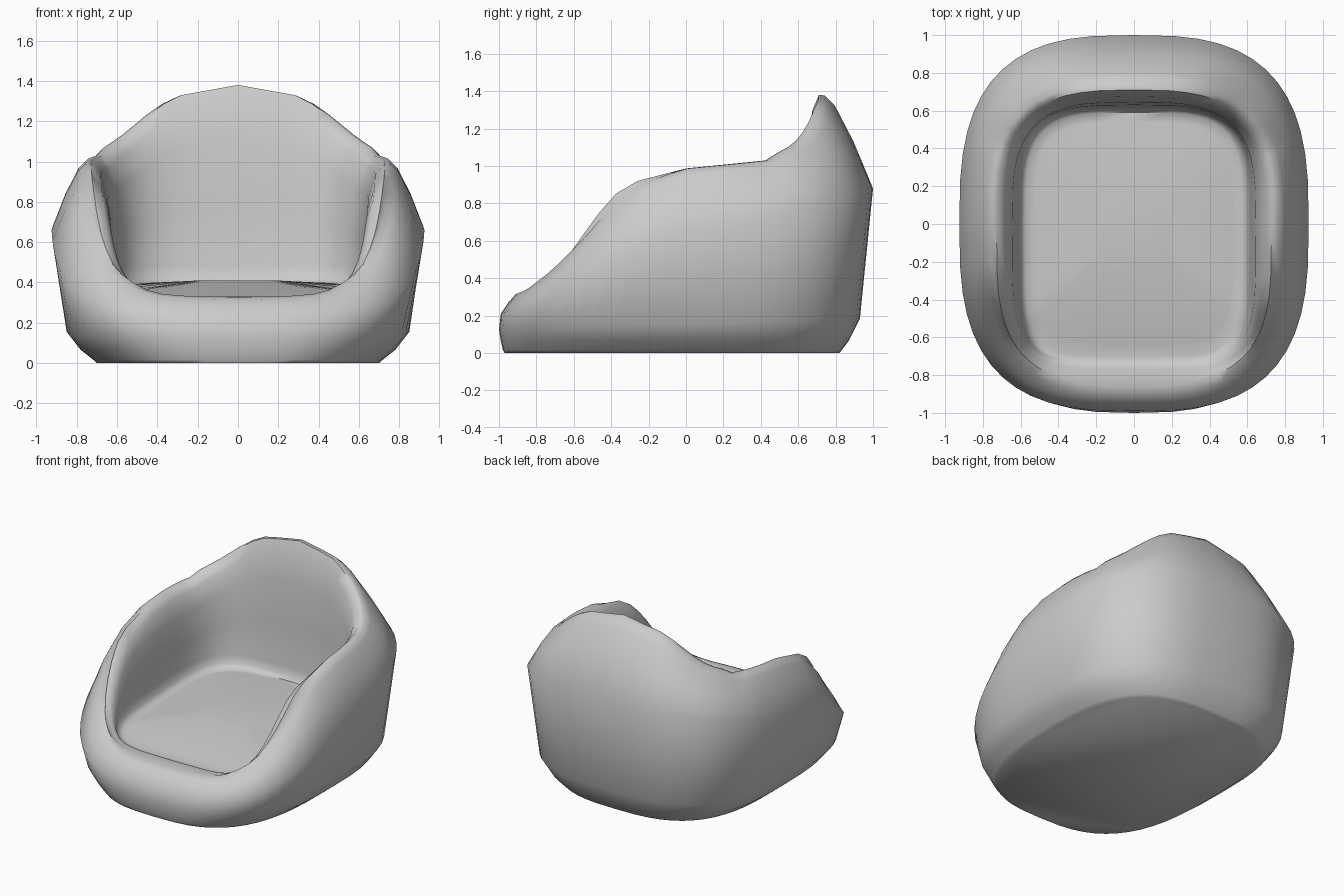
import bpy, bmesh
from math import sin, cos, pi

if "Cube" in bpy.data.objects:
    bpy.data.objects.remove(bpy.data.objects["Cube"])

COLS = 52


def interp(keys, v):
    """Piecewise linear lookup in (position, value) pairs."""
    if v <= keys[0][0]:
        return keys[0][1]
    for (a, p), (b, q) in zip(keys, keys[1:]):
        if v <= b:
            return p + (q - p) * (v - a) / (b - a)
    return keys[-1][1]


def outline(t, w, front, back, n):
    """Rounded-square plan: half width w, front and back y limits."""
    s, c = sin(t), cos(t)
    if c > 0 and n >= 3:       # inner rings have squarer front corners
        n += 0.7 if n < 3.1 else 1.3
    x = w * abs(s) ** (2 / n) * (1 if s >= 0 else -1)
    y = abs(c) ** (2 / n) * (front if c >= 0 else back)
    return (0.0 if abs(x) < 1e-5 else x), y


# Height of the rim along the arms, and across the backrest
ARM = [(-0.85, 0.33), (-0.81, 0.35), (-0.7, 0.47), (-0.55, 0.67), (-0.42, 0.84),
       (-0.25, 0.935), (0, 0.99), (0.45, 1.035)]
BACK = [(0, 1.385), (0.31, 1.33), (0.41, 1.27), (0.58, 1.125), (0.71, 1.035)]
# Height of the widest line of the shell and of the seat edge
WIDE = [(-0.99, 0.21), (-0.8, 0.28), (-0.5, 0.45), (-0.2, 0.62), (0, 0.66),
        (0.3, 0.68), (0.8, 0.83), (1, 0.88)]
SEAT = [(-0.72, 0.31), (-0.5, 0.345), (0.6, 0.39)]


def rim_z(t):
    x, y = outline(t, 0.745, -0.85, 0.72, 3.0)
    return interp(ARM, y) if y < 0.45 else interp(BACK, abs(x))


def wide_z(t):
    return interp(WIDE, outline(t, 0.925, -0.99, 1.0, 2.9)[1])


def seat_z(t):
    return interp(SEAT, outline(t, 0.59, -0.72, 0.61, 4)[1])


def mix(f, g, k):
    return lambda t: f(t) * (1 - k) + g(t) * k


def above_seat(d):
    return lambda t: seat_z(t) + min(d, 3 * d * (rim_z(t) - seat_z(t)))


# Rings from the underside, over the rim, down to the seat
RINGS = [
    (0.70, -0.97, 0.82, 2.9, lambda t: 0.0),
    (0.72, -0.98, 0.835, 2.9, lambda t: 0.018),
    (0.78, -0.99, 0.87, 2.9, lambda t: 0.065),
    (0.85, -1.0, 0.93, 2.9, lambda t: 0.155 - 0.03 * cos(t)),
    (0.925, -0.99, 1.0, 2.9, wide_z),
    (0.86, -0.95, 0.895, 2.9, mix(wide_z, rim_z, 0.5)),
    (0.795, -0.91, 0.795, 2.9, mix(wide_z, rim_z, 0.88)),
    (0.76, -0.86, 0.742, 2.95, mix(wide_z, rim_z, 0.985)),
    (0.728, -0.81, 0.71, 3.0, mix(rim_z, seat_z, 0.005)),
    (0.68, -0.765, 0.675, 3.1, mix(rim_z, seat_z, 0.09)),
    (0.645, -0.745, 0.645, 3.3, mix(rim_z, seat_z, 0.28)),
    (0.625, -0.735, 0.63, 3.6, mix(rim_z, seat_z, 0.6)),
    (0.612, -0.73, 0.62, 3.8, above_seat(0.09)),
    (0.60, -0.72, 0.61, 3.8, above_seat(0.035)),
    (0.575, -0.70, 0.59, 3.8, above_seat(0.008)),
    (0.52, -0.63, 0.54, 3.8, lambda t: seat_z(t) + 0.012),
    (0.20, -0.25, 0.20, 3.4, lambda t: 0.41),
]

# One-piece tub armchair
bm = bmesh.new()
rings = []
for w, f, b, n, height in RINGS:
    ring = []
    for i in range(COLS):
        t = 2 * pi * i / COLS
        x, y = outline(t, w, f, b, n)
        ring.append(bm.verts.new((x, y, height(t))))
    rings.append(ring)
for lo, hi in zip(rings, rings[1:]):
    for i in range(COLS):
        j = (i + 1) % COLS
        bm.faces.new((lo[i], lo[j], hi[j], hi[i]))
bm.faces.new(rings[0][::-1])   # underside
bm.faces.new(rings[-1])        # middle of the seat
bmesh.ops.recalc_face_normals(bm, faces=bm.faces[:])
mesh = bpy.data.meshes.new("tub_armchair")
bm.to_mesh(mesh)
bm.free()
chair = bpy.data.objects.new("tub_armchair", mesh)
bpy.context.collection.objects.link(chair)
bpy.context.view_layer.objects.active = chair
chair.select_set(True)
bpy.ops.object.shade_smooth_by_angle(angle=1.0)
